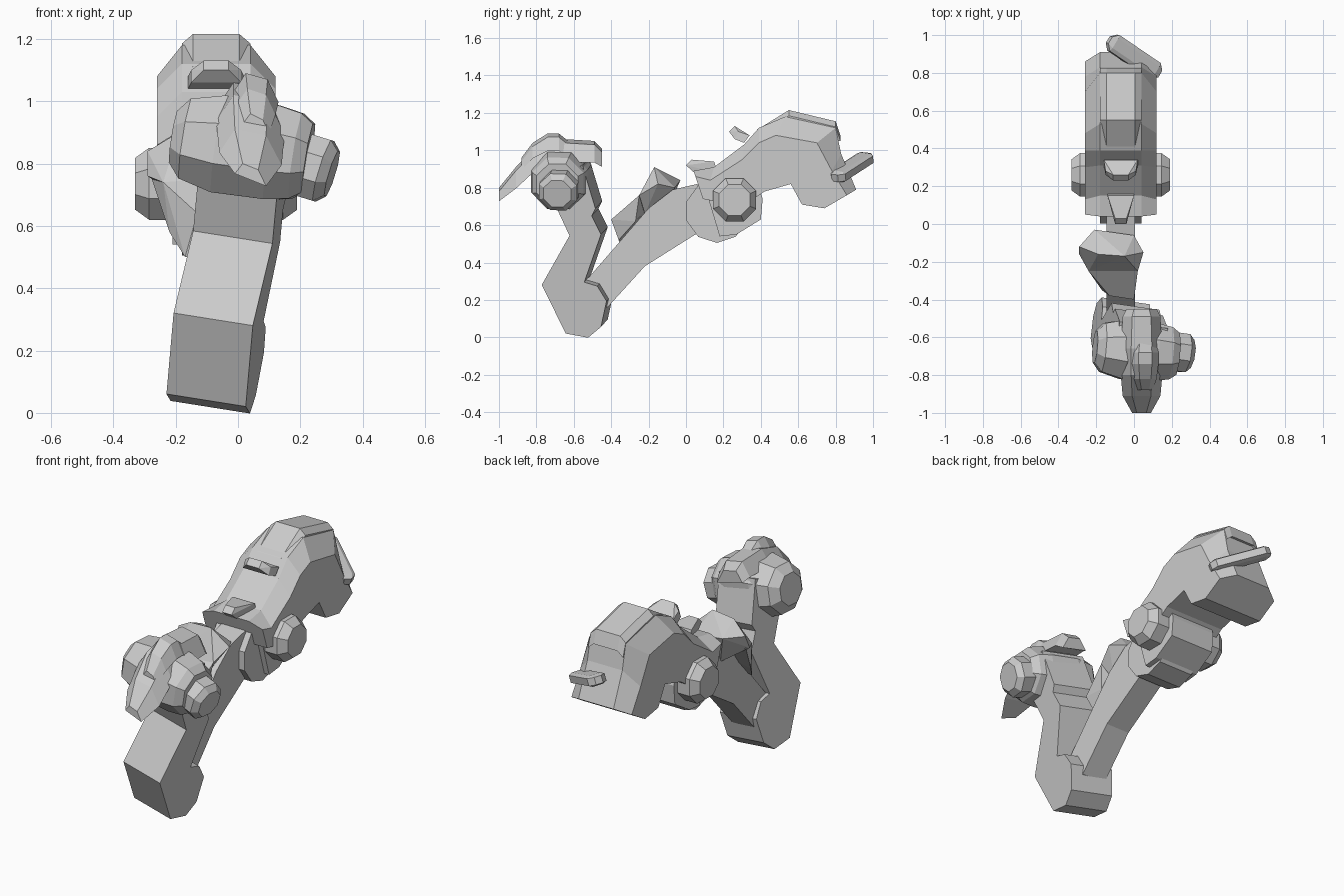
import bpy, bmesh
from math import radians, sin, cos, pi
from mathutils import Matrix, Vector

if "Cube" in bpy.data.objects:
    bpy.data.objects.remove(bpy.data.objects["Cube"])

tone = 0.6
grey = bpy.data.materials.new("light_grey")
grey.use_nodes = True
grey.diffuse_color = (tone, tone, tone, 1)
grey.node_tree.nodes["Principled BSDF"].inputs["Base Color"].default_value = (tone, tone, tone, 1)


def finish(name, bm, matrix=None):
    bmesh.ops.recalc_face_normals(bm, faces=bm.faces)
    mesh = bpy.data.meshes.new(name)
    bm.to_mesh(mesh)
    bm.free()
    mesh.materials.append(grey)
    obj = bpy.data.objects.new(name, mesh)
    bpy.context.collection.objects.link(obj)
    if matrix:
        obj.matrix_world = matrix
    return obj


def loft(name, rings, matrix=None):
    """Skin closed rings of equal size and cap both ends."""
    bm = bmesh.new()
    rows = [[bm.verts.new(p) for p in ring] for ring in rings]
    count = len(rows[0])
    for a, b in zip(rows, rows[1:]):
        for i in range(count):
            j = (i + 1) % count
            bm.faces.new((a[i], a[j], b[j], b[i]))
    bm.faces.new(rows[0])
    bm.faces.new(rows[-1])
    return finish(name, bm, matrix)


def slab(name, profile, centre, half, matrix=None):
    """Side profile of (y, z) points given a width along x."""
    return loft(name, [[(x, y, z) for y, z in profile] for x in (centre - half, centre + half)], matrix)


def bevelled_slab(name, centre, flank, middle, half, inner):
    """Side profile that changes from flank to middle and back across x."""
    sections = ((-half, flank), (-inner, middle), (inner, middle), (half, flank))
    return loft(name, [[(centre + dx, y, z) for y, z in profile] for dx, profile in sections])


def drum(name, centre, stations, sides=8, roll=0, yaw=0):
    """Faceted wheel along x; stations are (x offset, radius)."""
    angles = [2 * pi * (i + 0.5) / sides for i in range(sides)]
    rings = [[(x, r * cos(a), r * sin(a)) for a in angles] for x, r in stations]
    turn = Matrix.Rotation(radians(roll), 4, 'Y') @ Matrix.Rotation(radians(yaw), 4, 'Z')
    return loft(name, rings, Matrix.Translation(centre) @ turn)


def hull(name, points, matrix=None):
    """Convex faceted solid around the points."""
    bm = bmesh.new()
    for p in points:
        bm.verts.new(p)
    result = bmesh.ops.convex_hull(bm, input=bm.verts)
    loose = [v for v in result["geom_interior"] if isinstance(v, bmesh.types.BMVert)]
    bmesh.ops.delete(bm, geom=loose, context='VERTS')
    bmesh.ops.dissolve_limit(bm, angle_limit=radians(3), verts=bm.verts, edges=bm.edges)
    return finish(name, bm, matrix)


def mirrored(half_points, centre):
    """Points given as (half width, y, z), placed on both sides of the centre."""
    return [(centre + side * w, y, z) for side in (-1, 1) for w, y, z in half_points]


def ridge(name, centre, steepness, stations):
    """Arched plate running along y; stations are (y, z, half width)."""
    rings = []
    tilt = 0.02
    for y, z, w in stations:
        drop = steepness * w
        rings.append([(centre - w, y, z - drop + tilt), (centre - w / 2, y, z + tilt / 2),
                      (centre + w / 2, y, z - tilt / 2), (centre + w, y, z - drop - tilt)])
    return loft(name, rings)


# Rear pod: tall middle with lower, bevelled flanks over a shared belly
pod_x = -0.07
belly = [(0.74, 0.69), (0.62, 0.71), (0.56, 0.82), (0.42, 0.78), (0.3, 0.7), (0.09, 0.74)]
spine = [(0.04, 0.89), (0.15, 0.91), (0.31, 1.03), (0.39, 1.12), (0.53, 1.18), (0.8, 1.12),
         (0.83, 0.98), (0.91, 0.79)]
shoulder = [(0.05, 0.86), (0.13, 0.84), (0.3, 0.95), (0.39, 1.04), (0.48, 1.08), (0.7, 1.04),
            (0.78, 0.89), (0.86, 0.76)]
bevelled_slab("rear_pod", pod_x, shoulder + belly, spine + belly, 0.19, 0.11)

# Raised cap on the pod
cap = [(0.38, 1.11), (0.55, 1.215), (0.8, 1.155), (0.825, 1.08)]
bevelled_slab("pod_cap", pod_x, [(y, z - 0.03) for y, z in cap], cap, 0.11, 0.075)

# Small vent standing on the slope, narrower at its free edge
hull("pod_vent", mirrored([(0.09, 0.34, 1.08), (0.09, 0.31, 1.04), (0.08, 0.28, 1.1),
                           (0.08, 0.26, 1.06), (0.04, 0.26, 1.13), (0.04, 0.23, 1.1)], pod_x))

# Nose wedge of the pod
hull("nose_wedge", mirrored([(0.03, 0, 0.92), (0.03, 0.03, 0.95), (0.07, 0.15, 0.94),
                             (0.07, 0.17, 0.88), (0.04, 0.09, 0.84)], pod_x))

# Slanted flat bar with clipped ends at the back of the pod
axis = Vector((0.25, -0.17, -0.11)).normalized()
side = axis.cross(Vector((-0.1, -0.1, -1))).normalized()
bar = Matrix((axis, side, axis.cross(side))).transposed().to_4x4()
bar.translation = (0, 0.885, 0.91)
signs = (-1, 1)
hull("rear_bar", [(a * x, b * y, c * z) for a in signs for b in signs for c in signs
                  for x, y, z in ((0.17, 0.02, 0.02), (0.14, 0.05, 0.02), (0.14, 0.03, 0.03))], bar)

# Upper joint: drum, hub under the pod and a bolt on each side
drum("upper_joint", (pod_x, 0.165, 0.675), [(-0.11, 0.17), (0.11, 0.17)], 10)
slab("joint_hub", [(0.12, 0.74), (0.18, 0.54), (0.27, 0.55), (0.4, 0.63), (0.41, 0.74), (0.37, 0.86)],
     pod_x, 0.14)
for label, s in (("left", 1), ("right", -1)):
    drum(label + "_joint_bolt", (pod_x, 0.26, 0.735),
         [(s * x, r) for x, r in ((0.12, 0.125), (0.215, 0.125), (0.26, 0.09))])

# Arm running down to the front block
slab("arm", [(-0.6, 0.28), (-0.52, 0.32), (-0.2, 0.69), (-0.07, 0.79), (0.06, 0.82), (0.14, 0.6),
             (0.05, 0.55), (-0.22, 0.38), (-0.42, 0.16), (-0.56, 0.1)], pod_x, 0.075)

# Faceted guard over the arm: two solids sharing a bend line
bend = [(-0.24, -0.25, 0.74), (0.02, -0.25, 0.76)]
hull("arm_guard_upper", bend + [(-0.29, -0.16, 0.76), (-0.29, -0.12, 0.84), (-0.21, -0.03, 0.84),
                                (-0.19, -0.16, 0.9), (-0.05, -0.17, 0.91), (0.05, -0.15, 0.82),
                                (0, -0.06, 0.8), (-0.14, -0.11, 0.66), (-0.05, -0.22, 0.66)])
hull("arm_guard_lower", bend + [(0, -0.4, 0.63), (-0.13, -0.38, 0.64), (-0.17, -0.35, 0.5),
                                (-0.03, -0.36, 0.52), (-0.28, -0.14, 0.76), (-0.22, -0.27, 0.58),
                                (0, -0.27, 0.62)])

# Front block, leaning sideways
lean = (Matrix.Translation((-0.1, -0.585, 0.02)) @ Matrix.Rotation(radians(9), 4, 'Y')
        @ Matrix.Rotation(radians(-8), 4, 'Z'))
slab("front_block", [(-0.04, 0.02), (-0.17, 0.28), (-0.02, 0.55), (-0.1, 0.72), (-0.08, 0.9),
                     (0.05, 0.93), (0.12, 0.7), (0.1, 0.66), (0.15, 0.56), (0.06, 0.3),
                     (0.13, 0.28), (0.18, 0.2), (0.15, 0.06), (0.08, 0)], 0, 0.13, lean)

# Head drum on the block with a bolt at its left end
drum("head", (0.02, -0.67, 0.85), [(-0.23, 0.09), (-0.19, 0.14), (-0.08, 0.17), (0.09, 0.165),
                                   (0.17, 0.15), (0.21, 0.12)], roll=9, yaw=-5)
drum("head_bolt", (0.245, -0.68, 0.785), [(-0.08, 0.1), (-0.04, 0.11), (0.03, 0.11), (0.06, 0.08)],
     roll=17, yaw=-8)

# Pointed crest and the raised keel on it
ridge("crest", 0.04, 0.85, [(-0.45, 1, 0.08), (-0.49, 1.04, 0.1), (-0.66, 1.05, 0.11),
                            (-0.8, 1.01, 0.11), (-0.91, 0.9, 0.1), (-1, 0.79, 0.05)])
ridge("crest_keel", 0.06, 0.9, [(-0.88, 0.95, 0.04), (-0.82, 1.03, 0.06), (-0.74, 1.08, 0.07),
                                (-0.68, 1.08, 0.07), (-0.63, 1.04, 0.06)])
